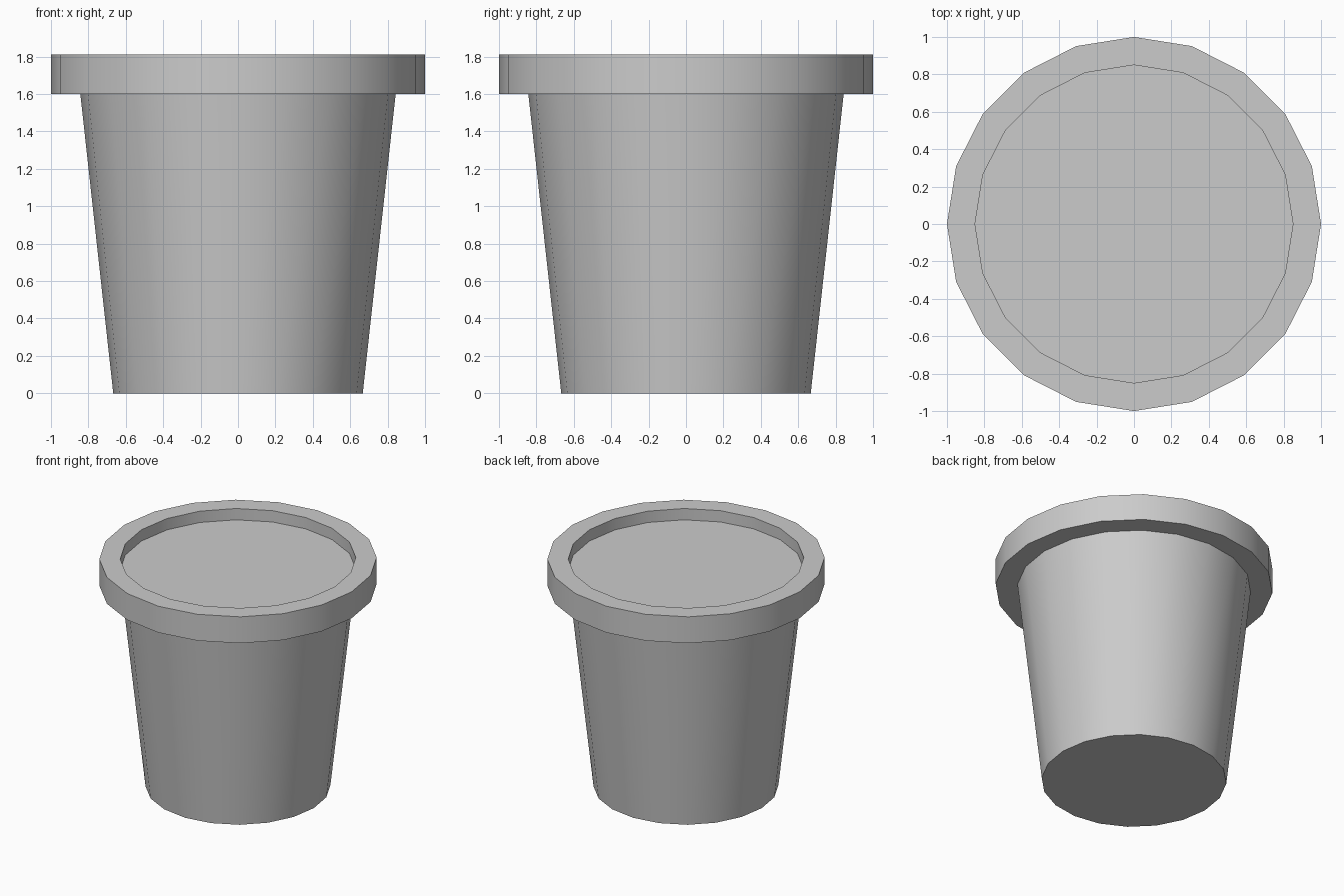
import bpy, bmesh, math

if "Cube" in bpy.data.objects:
    bpy.data.objects.remove(bpy.data.objects["Cube"])

SIDES = 20


def lathe(name, profile):
    """Revolve (radius, z) points around z; radius 0 closes to a cap face."""
    bm = bmesh.new()
    rings = []
    for r, z in profile:
        rings.append([bm.verts.new((r * math.cos(2 * math.pi * i / SIDES),
                                    r * math.sin(2 * math.pi * i / SIDES), z))
                      for i in range(SIDES)])
    for a, b in zip(rings, rings[1:]):
        for i in range(SIDES):
            j = (i + 1) % SIDES
            bm.faces.new((a[i], a[j], b[j], b[i]))
    # Flat base (a lone ring becomes an upward disc)
    bm.faces.new(rings[0] if len(rings) == 1 else rings[0][::-1])
    mesh = bpy.data.meshes.new(name)
    bm.to_mesh(mesh)
    bm.free()
    obj = bpy.data.objects.new(name, mesh)
    bpy.context.collection.objects.link(obj)
    bpy.ops.object.select_all(action='DESELECT')
    obj.select_set(True)
    bpy.context.view_layer.objects.active = obj
    bpy.ops.object.shade_smooth_by_angle(angle=math.radians(30))
    return obj


# Tapered pot with overhanging rim and inner lip
lathe("pot", [(0.667, 0), (0.843, 1.6), (1.0, 1.6), (1.0, 1.81),
              (0.85, 1.81), (0.85, 1.72)])

# Flat soil surface just below the rim
lathe("soil", [(0.85, 1.72)])
